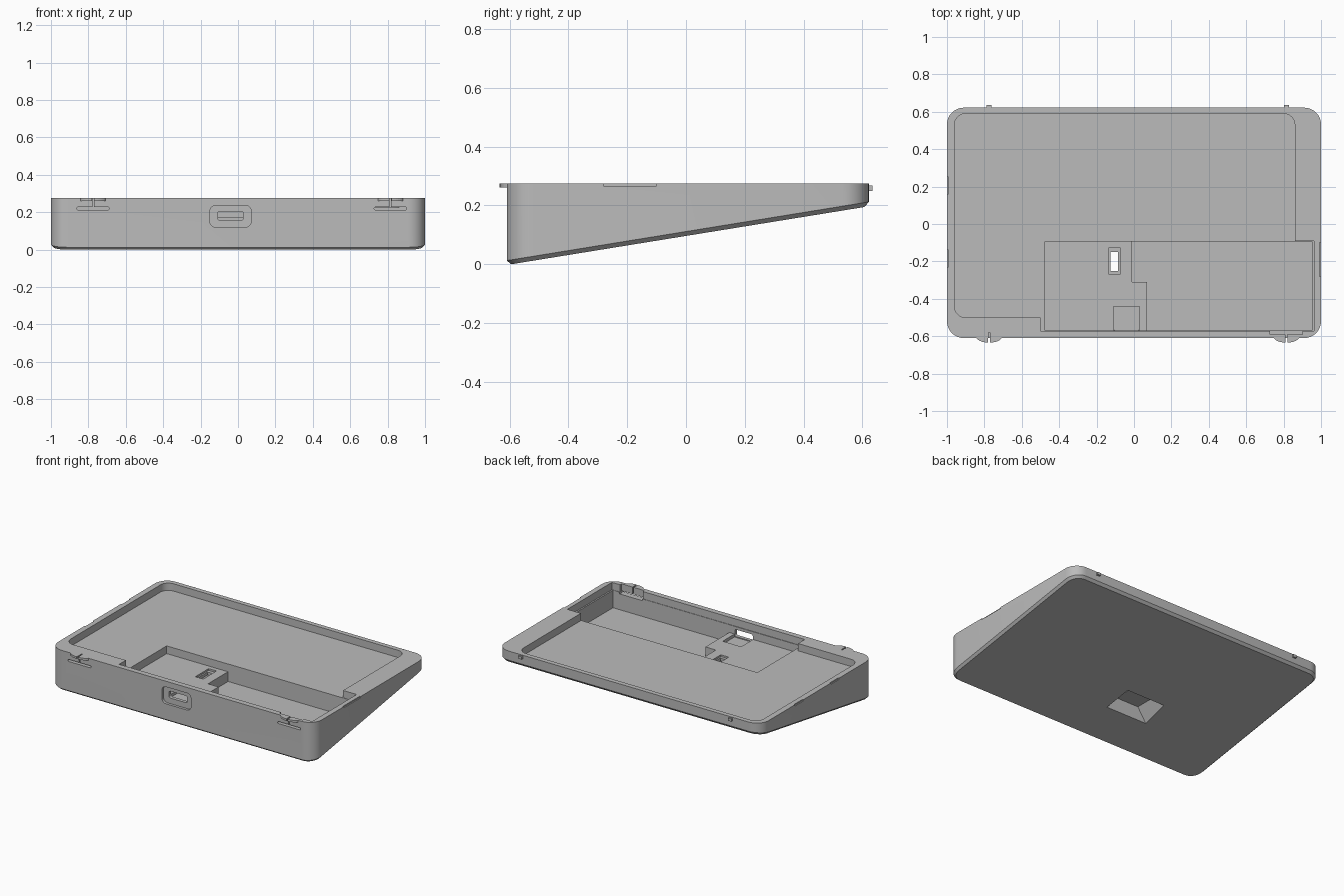
import bpy
import bmesh
from math import sin, cos, pi
from mathutils import Matrix

if "Cube" in bpy.data.objects:
    bpy.data.objects.remove(bpy.data.objects["Cube"])

grey = bpy.data.materials.new("plain grey")
grey.use_nodes = True
colour = (0.5, 0.5, 0.5, 1)
grey.diffuse_color = colour
grey.node_tree.nodes["Principled BSDF"].inputs["Base Color"].default_value = colour

TOP = 0.275


def underside(y):
    return 0.162 * (y + 0.595)


def rounded(x0, x1, y0, y1, r=0.0, steps=8):
    """Counter-clockwise rectangle outline with optional round corners."""
    if r == 0:
        return [(x0, y0), (x1, y0), (x1, y1), (x0, y1)]
    centres = [(x1 - r, y1 - r), (x0 + r, y1 - r), (x0 + r, y0 + r), (x1 - r, y0 + r)]
    pts = []
    for q, (cx, cy) in enumerate(centres):
        for i in range(steps + 1):
            a = pi / 2 * (q + i / steps)
            pts.append((cx + r * cos(a), cy + r * sin(a)))
    return pts


def loft(name, rings):
    """Solid through matching rings of 3D points, capped at both ends."""
    bm = bmesh.new()
    loops = [[bm.verts.new(p) for p in ring] for ring in rings]
    n = len(loops[0])
    for low, high in zip(loops, loops[1:]):
        for i in range(n):
            j = (i + 1) % n
            bm.faces.new((low[i], low[j], high[j], high[i]))
    bm.faces.new(loops[0][::-1])
    bm.faces.new(loops[-1])
    bmesh.ops.recalc_face_normals(bm, faces=bm.faces)
    mesh = bpy.data.meshes.new(name)
    bm.to_mesh(mesh)
    bm.free()
    mesh.materials.append(grey)
    obj = bpy.data.objects.new(name, mesh)
    bpy.context.collection.objects.link(obj)
    return obj


def prism(name, outline, z0, z1):
    return loft(name, [[(x, y, z) for x, y in outline] for z in (z0, z1)])


def front_prism(name, outline, y0, y1):
    """Prism whose outline lies in x and z, running along y."""
    return loft(name, [[(x, y, z) for x, z in outline] for y in (y0, y1)])


def activate(obj):
    bpy.ops.object.select_all(action='DESELECT')
    bpy.context.view_layer.objects.active = obj
    obj.select_set(True)


def cut(target, tool):
    tool.hide_render = True
    mod = target.modifiers.new("cut", 'BOOLEAN')
    mod.operation = 'DIFFERENCE'
    mod.solver = 'EXACT'
    mod.object = tool
    activate(target)
    bpy.ops.object.modifier_apply(modifier=mod.name)
    bpy.data.objects.remove(tool)


# Wedge body with a chamfered underside
outer = rounded(-1, 1, -0.61, 0.622, 0.09)
inner = rounded(-0.985, 0.985, -0.595, 0.607, 0.075)
body = loft("wedge_case", [
    [(x, y, underside(y)) for x, y in inner],
    [(x, y, underside(y) + 0.015) for x, y in outer],
    [(x, y, TOP) for x, y in outer],
])

# Shallow tray and its extension at the front
cut(body, prism("tray_cut", rounded(-0.96, 0.86, -0.5, 0.59, 0.06), 0.225, 0.4))
cut(body, prism("ledge_cut", rounded(-0.5, 0.963, -0.573, -0.09), 0.225, 0.41))

# Deep bay, leaving a raised platform on one side
cut(body, prism("bay_cut", [(0.07, -0.57), (0.953, -0.57), (0.953, -0.093),
                            (-0.01, -0.093), (-0.01, -0.31), (0.07, -0.31)], 0.105, 0.42))
cut(body, prism("platform_cut", rounded(-0.475, 0.08, -0.569, -0.094), 0.172, 0.43))
cut(body, prism("connector_seat_cut", rounded(-0.11, 0.03, -0.568, -0.44), 0.152, 0.44))

# Recess underneath with a ramped end and a slot through to the platform
cut(body, loft("underside_cut", [
    [(x, y, -0.1) for x, y in rounded(-0.46, -0.05, -0.32, -0.12)],
    [(x, y, 0.14) for x, y in rounded(-0.3, -0.05, -0.32, -0.12)],
]))
cut(body, prism("slot_seat_cut", rounded(-0.135, -0.075, -0.27, -0.125), 0.16, 0.45))
cut(body, prism("slot_cut", rounded(-0.125, -0.085, -0.25, -0.15), 0.1, 0.46))

# Port in the front wall
cut(body, front_prism("port_recess_cut", rounded(-0.15, 0.07, 0.12, 0.236, 0.03), -0.7, -0.592))
cut(body, front_prism("port_cut", rounded(-0.108, 0.028, 0.158, 0.205, 0.01), -0.7, -0.53))

# Latch slits in the front wall, tongues on the rim, pins at the back
for side, x in (("right", -0.775), ("left", 0.815)):
    cut(body, front_prism(side + "_slit_cut", rounded(x - 0.087, x + 0.087, 0.213, 0.227, 0.006),
                          -0.7, -0.58))
    cut(body, front_prism(side + "_split_cut", rounded(x - 0.004, x + 0.004, 0.22, 0.3),
                          -0.7, -0.58))
    if x > 0:
        cut(body, prism(side + "_seat_cut", rounded(x - 0.087, x + 0.087, -0.59, -0.56), 0.213, 0.47))
    for half, s in (("inner", -1), ("outer", 1)):
        arc = [(x + s * 0.005, -0.6)]
        for i in range(9):
            a = pi / 2 * i / 8
            arc.append((x + s * (0.005 + 0.065 * sin(a)), -0.6 - 0.034 * cos(a)))
        prism(f"{side}_{half}_latch_tongue", arc, 0.261, TOP)
    prism(side + "_back_pin", rounded(x - 0.013, x + 0.013, 0.61, 0.635), 0.25, 0.268)

# Shallow finger notches along the two sides
for x, y0, y1 in ((-1, 0.16, 0.25), (-1, -0.23, -0.14), (1, -0.28, -0.1)):
    cut(body, prism("notch_cut", rounded(x - 0.007, x + 0.007, y0, y1), 0.266, 0.48))

activate(body)
bpy.ops.object.shade_smooth_by_angle(angle=pi / 6)
